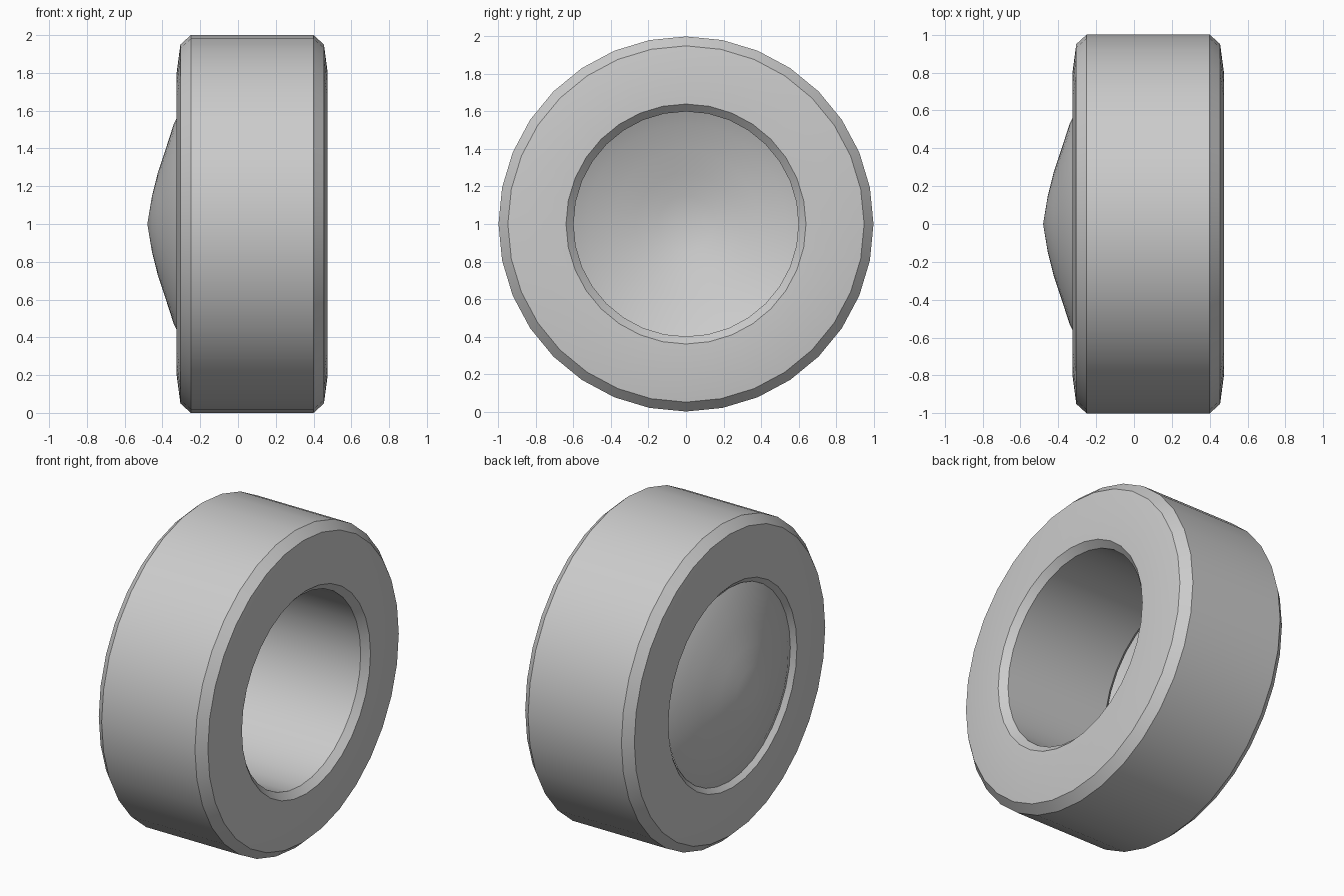
import bpy
import bmesh
from math import cos, sin, tau, radians

cube = bpy.data.objects.get("Cube")
if cube:
    bpy.data.objects.remove(cube)

SEGMENTS = 32

grey = bpy.data.materials.new("plain grey")
grey.use_nodes = True
colour = (0.6, 0.6, 0.6, 1)
grey.diffuse_color = colour
grey.node_tree.nodes["Principled BSDF"].inputs["Base Color"].default_value = colour


def lathe(name, profile, closed):
    """Turn (x, radius) points around the axle, which lies along x at z = 1."""
    bm = bmesh.new()
    rings = []
    for x, r in profile:
        if r == 0:
            rings.append([bm.verts.new((x, 0, 0))] * SEGMENTS)
        else:
            rings.append([bm.verts.new((x, r * sin(tau * i / SEGMENTS), r * cos(tau * i / SEGMENTS)))
                          for i in range(SEGMENTS)])
    pairs = list(zip(rings, rings[1:]))
    if closed:
        pairs.append((rings[-1], rings[0]))
    for a, b in pairs:
        for i in range(SEGMENTS):
            j = (i + 1) % SEGMENTS
            corners = list(dict.fromkeys((a[i], a[j], b[j], b[i])))
            bm.faces.new(corners)
    bmesh.ops.recalc_face_normals(bm, faces=bm.faces)
    mesh = bpy.data.meshes.new(name)
    bm.to_mesh(mesh)
    bm.free()
    mesh.materials.append(grey)
    obj = bpy.data.objects.new(name, mesh)
    obj.location.z = 1
    bpy.context.collection.objects.link(obj)
    bpy.ops.object.select_all(action="DESELECT")
    obj.select_set(True)
    bpy.context.view_layer.objects.active = obj
    bpy.ops.object.shade_smooth_by_angle(angle=radians(30))
    return obj


# Ring: half section from the bore out to the tread, mirrored across its middle
MIDDLE = 0.075
half = [(0.36, 0.60), (0.40, 0.64), (0.40, 0.80), (0.38, 0.95), (0.325, 1.0)]
section = [(MIDDLE + d, r) for d, r in half]
section += [(MIDDLE - d, r) for d, r in reversed(half)]
lathe("wheel_ring", section, True)

# Domed cap closing the bore on the outer side
lathe("hub_dome", [(-0.48, 0), (-0.455, 0.15), (-0.425, 0.27), (-0.385, 0.39),
                   (-0.34, 0.53), (-0.30, 0.61)], False)
